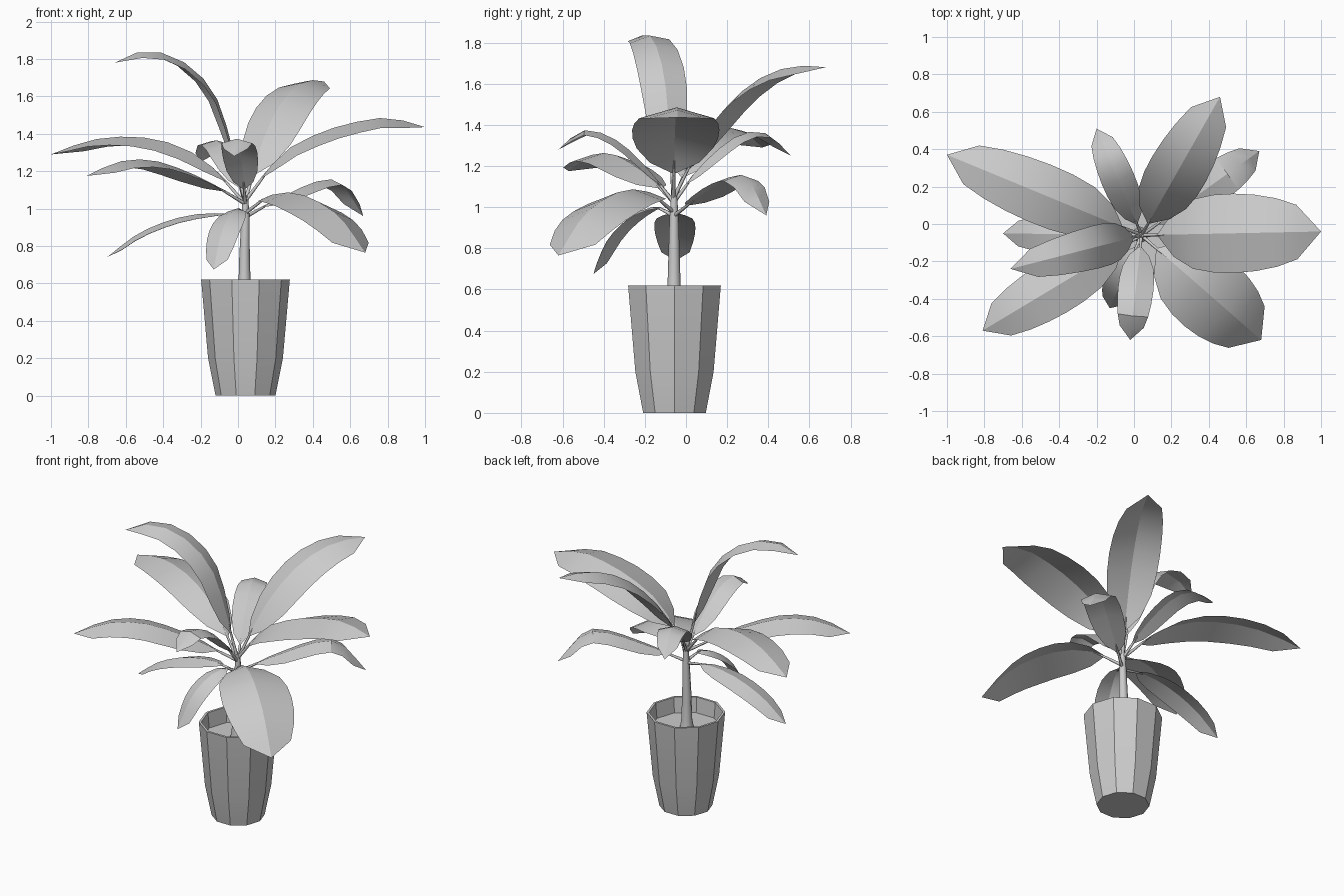
import bpy, bmesh, math
from mathutils import Vector

if "Cube" in bpy.data.objects:
    bpy.data.objects.remove(bpy.data.objects["Cube"])

CX, CY = 0.04, -0.06
X, Y, Z = Vector((1, 0, 0)), Vector((0, 1, 0)), Vector((0, 0, 1))


def make_object(name, bm, smooth=None):
    bmesh.ops.remove_doubles(bm, verts=bm.verts, dist=1e-5)
    me = bpy.data.meshes.new(name)
    bm.to_mesh(me)
    bm.free()
    ob = bpy.data.objects.new(name, me)
    bpy.context.collection.objects.link(ob)
    if smooth:
        bpy.ops.object.select_all(action='DESELECT')
        bpy.context.view_layer.objects.active = ob
        ob.select_set(True)
        bpy.ops.object.shade_smooth_by_angle(angle=math.radians(smooth))


def loft(bm, rings, sides):
    # rings: (centre, u axis, v axis, radius)
    loops = []
    for c, u, v, r in rings:
        loops.append([bm.verts.new(c + r * (math.cos(a) * u + math.sin(a) * v))
                      for a in (2 * math.pi * i / sides for i in range(sides))])
    for a, b in zip(loops, loops[1:]):
        for i in range(sides):
            j = (i + 1) % sides
            bm.faces.new((a[i], a[j], b[j], b[i]))
    bm.faces.new(loops[0][::-1])
    bm.faces.new(loops[-1])


def spline(pts, steps=10):
    # smooth path through the points
    p = [2 * pts[0] - pts[1]] + pts + [2 * pts[-1] - pts[-2]]
    out = []
    for i in range(1, len(p) - 2):
        a, b, c, d = p[i - 1:i + 3]
        for k in range(steps):
            t = k / steps
            out.append(0.5 * (2 * b + (c - a) * t + (2 * a - 5 * b + 4 * c - d) * t * t
                              + (3 * b - a - 3 * c + d) * t ** 3))
    return out + [pts[-1]]


def sampler(path):
    # arc-length lookup returning position and tangent
    acc = [0]
    for a, b in zip(path, path[1:]):
        acc.append(acc[-1] + (b - a).length)

    def at(f):
        s = f * acc[-1]
        i = 0
        while i < len(path) - 2 and acc[i + 1] < s:
            i += 1
        t = (s - acc[i]) / (acc[i + 1] - acc[i])
        return path[i].lerp(path[i + 1], t), (path[i + 1] - path[i]).normalized()
    return at


# Pot with soil: ten-sided, open top
bm = bmesh.new()
pot = [(0.0, 0.16), (0.2, 0.2), (0.62, 0.237), (0.62, 0.222), (0.52, 0.213)]
loft(bm, [(Vector((CX, -0.056, z)), X, Y, r) for z, r in pot], 10)
make_object("pot", bm, 20)

# Trunk
bm = bmesh.new()
trunk = [(0.035, 0.52, 0.042), (0.035, 0.58, 0.033), (0.035, 0.75, 0.028),
         (0.04, 0.95, 0.022), (0.04, 1.07, 0.014)]
loft(bm, [(Vector((x, -0.058, z)), X, Y, r) for x, z, r in trunk], 8)
make_object("trunk", bm, 60)

# Leaves: tip x, tip y, half width, roll, midrib heights from trunk to tip
LEAVES = [
    (-1.00, 0.37, 0.16, 0, (1.03, 1.25, 1.355, 1.385, 1.365, 1.29)),
    (-0.20, 0.51, 0.088, 0, (1.03, 1.18, 1.29, 1.36, 1.355, 1.25)),
    (0.46, 0.68, 0.155, 0.12, (1.05, 1.34, 1.53, 1.64, 1.685, 1.68)),
    (0.67, 0.39, 0.105, 0, (0.96, 1.03, 1.09, 1.145, 1.14, 0.96)),
    (1.00, -0.04, 0.208, 0, (1.05, 1.29, 1.40, 1.46, 1.485, 1.436)),
    (0.68, -0.62, 0.21, 0, (0.98, 1.07, 1.085, 1.04, 0.945, 0.765)),
    (-0.02, -0.62, 0.093, 0, (1.03, 1.17, 1.285, 1.355, 1.37, 1.28)),
    (-0.13, -0.45, 0.088, 0, (0.96, 1.00, 0.985, 0.935, 0.845, 0.675)),
    (-0.81, -0.57, 0.145, 0, (1.03, 1.13, 1.21, 1.26, 1.25, 1.175)),
    (-0.66, -0.24, 0.112, -0.1, (1.05, 1.56, 1.745, 1.825, 1.84, 1.78)),
    (-0.70, -0.05, 0.098, 0, (0.95, 0.975, 0.965, 0.925, 0.855, 0.74)),
]
OUTLINE = [(0.13, 0.05), (0.21, 0.57), (0.33, 0.89), (0.45, 1.0), (0.56, 1.02), (0.67, 0.98),
           (0.78, 0.88), (0.89, 0.7), (1.0, 0.0)]
FOLD = 0.29

for n, (tx, ty, hw, roll, zs) in enumerate(LEAVES):
    at = sampler(spline([Vector((CX + (tx - CX) * i / 5, CY + (ty - CY) * i / 5, z))
                         for i, z in enumerate(zs)]))
    side = Vector((ty - CY, CX - tx, 0)).normalized()
    # Blade folded along the midrib
    bm = bmesh.new()
    rows = []
    for f, w in OUTLINE:
        p, t = at(f)
        nrm = side.cross(t)
        rows.append([bm.verts.new(p + w * hw * (k * side - (abs(k) * FOLD + k * roll) * nrm))
                     for k in (-1, 0, 1)])
    for a, b in zip(rows, rows[1:]):
        for i in (0, 1):
            bm.faces.new((a[i], a[i + 1], b[i + 1], b[i]))
    make_object(f"leaf_{n + 1}", bm, 31)
    # Stalk
    bm = bmesh.new()
    rings = []
    for f, r in ((0, 0.011), (0.07, 0.009), (0.14, 0.007), (0.2, 0.003)):
        p, t = at(f)
        rings.append((p - 0.004 * side.cross(t), side, t.cross(side), r))
    loft(bm, rings, 5)
    bmesh.ops.recalc_face_normals(bm, faces=bm.faces)
    make_object(f"stalk_{n + 1}", bm, 80)
